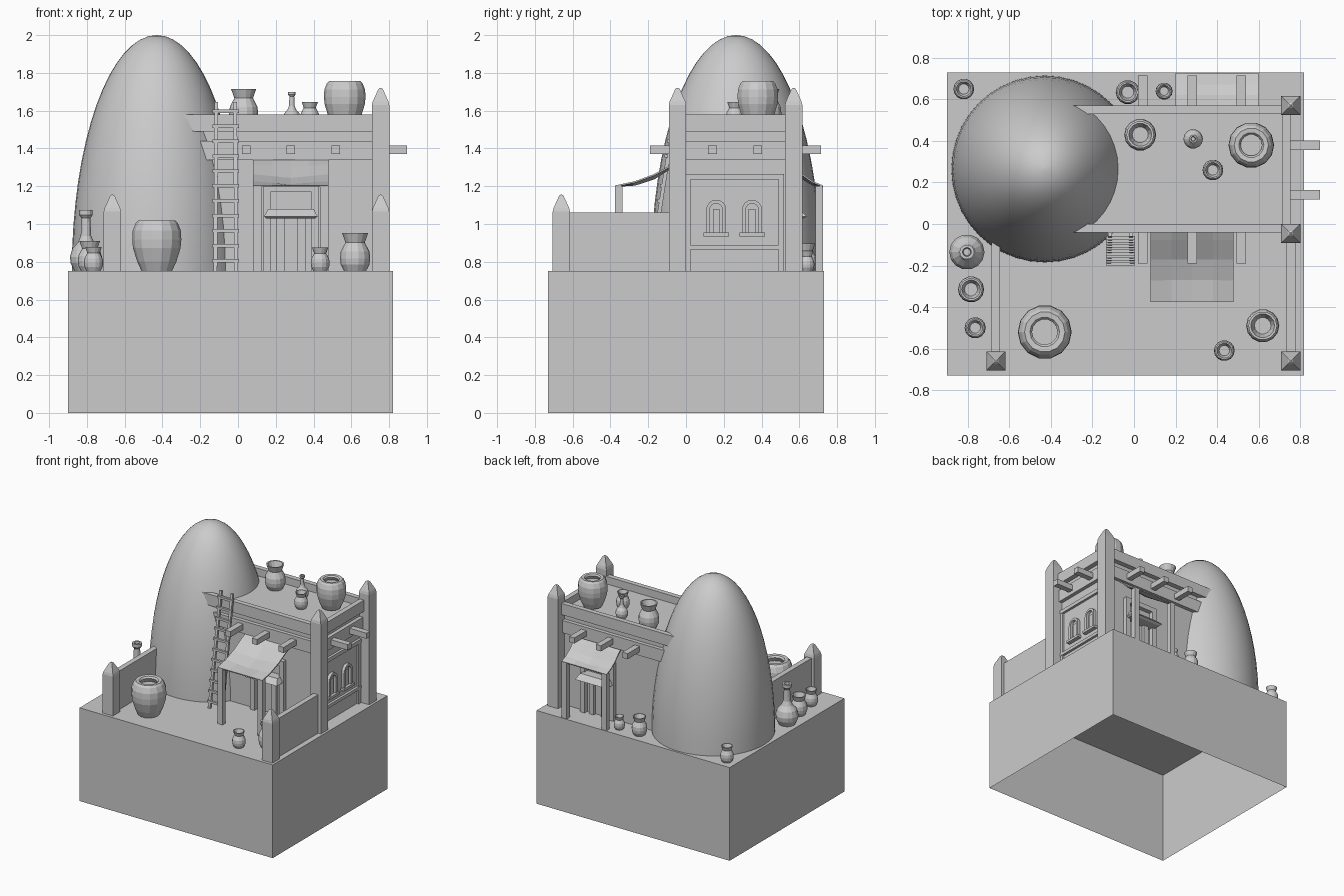
import bpy, bmesh
from math import cos, sin, pi, sqrt
from mathutils import Vector

if "Cube" in bpy.data.objects:
    bpy.data.objects.remove(bpy.data.objects["Cube"])


def add_mesh(name, verts, faces, smooth=False):
    me = bpy.data.meshes.new(name)
    me.from_pydata(verts, [], faces)
    bm = bmesh.new()
    bm.from_mesh(me)
    bmesh.ops.recalc_face_normals(bm, faces=bm.faces)
    bm.to_mesh(me)
    bm.free()
    if smooth:
        for p in me.polygons:
            p.use_smooth = True
    ob = bpy.data.objects.new(name, me)
    bpy.context.collection.objects.link(ob)
    return ob


def loft(name, rings, caps=(True, True), smooth=False):
    n = len(rings[0])
    verts = [v for r in rings for v in r]
    faces = [(i * n + j, i * n + (j + 1) % n, (i + 1) * n + (j + 1) % n, (i + 1) * n + j)
             for i in range(len(rings) - 1) for j in range(n)]
    if caps[0]:
        faces.append(tuple(range(n)))
    if caps[1]:
        faces.append(tuple(range((len(rings) - 1) * n, len(rings) * n)))
    return add_mesh(name, verts, faces, smooth)


def rect(x0, x1, y0, y1, z):
    return [(x0, y0, z), (x1, y0, z), (x1, y1, z), (x0, y1, z)]


def box(name, x0, x1, y0, y1, z0, z1, caps=(True, True)):
    return loft(name, [rect(x0, x1, y0, y1, z0), rect(x0, x1, y0, y1, z1)], caps)


def lathe(name, x, y, z, profile, n=14, caps=(True, True), smooth=False):
    return loft(name, [[(x + r * cos(2 * pi * j / n), y + r * sin(2 * pi * j / n), z + h)
                        for j in range(n)] for r, h in profile], caps, smooth)


def rod(name, a, b, w, d):
    """Square bar between two points lying in one x plane or along x."""
    a, b = Vector(a), Vector(b)
    t = (b - a).normalized()
    u = Vector((1, 0, 0)) if abs(t.x) < 0.9 else Vector((0, 1, 0))
    v = t.cross(u)
    return loft(name, [[tuple(p + u * sx * w / 2 + v * sy * d / 2)
                        for sx, sy in ((-1, -1), (1, -1), (1, 1), (-1, 1))] for p in (a, b)])


G, ROOF = 0.75, 1.52

# Base block, open underneath
box("base_block", -0.90, 0.82, -0.73, 0.73, 0, G, (False, True))

# Domed tower: upper half of a tall ellipsoid
N = 16
lathe("dome", -0.43, 0.265, G,
      [(max(0.45 * cos(pi / 2 * i / N), 0.002), 1.25 * sin(pi / 2 * i / N)) for i in range(N + 1)],
      n=40, caps=(False, True), smooth=True)

# House body
box("house_body", -0.43, 0.715, 0.0, 0.53, G, ROOF)

# Parapet and beam band around three sides
for nm, z0, z1, o in (("parapet", 1.49, 1.58, 0.04), ("beam_band", 1.34, 1.44, 0.03)):
    box(nm + "_front", -0.40, 0.715 + o, -o, 0.0, z0, z1)
    box(nm + "_back", -0.40, 0.715 + o, 0.53, 0.53 + o, z0, z1)
    box(nm + "_right", 0.715, 0.715 + o, 0.0, 0.53, z0, z1)

# Projecting roof beams
for x in (0.043, 0.28, 0.517):
    box("roof_beam", x - 0.023, x + 0.023, -0.19, 0.715, 1.37, 1.415)
for y in (0.14, 0.38):
    box("side_beam", 0.5, 0.895, y - 0.023, y + 0.023, 1.37, 1.415)


# Corner posts with pointed caps
def post(x, y, top):
    prof = [(0.046, G), (0.046, top - 0.09), (0.041, top - 0.07), (0.012, top - 0.006), (0.004, top)]
    loft("corner_post", [rect(x - r, x + r, y - r, y + r, z) for r, z in prof])


post(0.755, 0.57, 1.72)
post(0.755, -0.045, 1.72)
post(0.755, -0.66, 1.155)
post(-0.665, -0.66, 1.155)

# Low courtyard walls
box("low_wall_left", -0.687, -0.645, -0.66, 0.0, G, 1.06)
box("low_wall_right", 0.735, 0.777, -0.66, -0.045, G, 1.06)

# Panel frame on the right wall
for y0, y1 in ((0.0, 0.025), (0.49, 0.52)):
    box("panel_upright", 0.715, 0.732, y0, y1, G, 1.26)
for z0, z1 in ((1.235, 1.265), (0.865, 0.89)):
    box("panel_rail", 0.715, 0.735, 0.0, 0.52, z0, z1)


# Arched windows: frame ring and sill
def arch(yc, hw, z0, spring):
    pts = [(yc + hw, z0)]
    pts += [(yc + hw * cos(pi * i / 8), spring + hw * sin(pi * i / 8)) for i in range(9)]
    return pts + [(yc - hw, z0)]


for yc in (0.16, 0.35):
    o, i = arch(yc, 0.053, 0.95, 1.075), arch(yc, 0.034, 0.95, 1.075)
    rings = [[(0.714, y, z) for y, z in o], [(0.738, y, z) for y, z in o],
             [(0.738, y, z) for y, z in i], [(0.714, y, z) for y, z in i]]
    loft("window_frame", rings, (False, False))
    box("window_bar", 0.714, 0.725, yc - 0.018, yc + 0.018, 0.95, 1.08)
    box("window_sill", 0.714, 0.748, yc - 0.068, yc + 0.068, 0.935, 0.955)


# Doorway with hood and cloth awning; s is the outward direction in y
def porch(xc, wall, s, depth):
    def b(nm, x0, x1, d0, d1, z0, z1):
        ya, yb = sorted((wall + s * d0, wall + s * d1))
        box(nm, x0, x1, ya, yb, z0, z1)
    for sx in (-1, 1):
        p, q, d = xc + sx * 0.177, xc + sx * 0.128, xc + sx * 0.055
        b("awning_pole", p - 0.022, p + 0.022, depth - 0.04, depth, G, 1.2)
        b("door_surround", q - 0.02, q + 0.02, 0, 0.035, G, 1.2)
        b("door_jamb", d - 0.022, d + 0.022, 0, 0.025, G, 1.04)
    b("door_lintel", xc - 0.148, xc + 0.148, 0, 0.035, 1.17, 1.21)
    prof = [(0.13, 0.09, 1.03), (0.142, 0.11, 1.04), (0.12, 0.07, 1.08)]
    loft("door_hood", [rect(xc - w, xc + w, *sorted((wall, wall + s * d)), z) for w, d, z in prof])
    rows = [(0.0, 1.345), (0.2, 1.305), (0.45, 1.25), (0.72, 1.215), (1.0, 1.2)]
    verts = []
    for t, z in rows:
        for k in range(5):
            u = k / 2 - 1
            verts.append((xc + 0.2 * u, wall + s * depth * t, z + 0.02 * (abs(u) - 0.5) * sin(pi * t)))
    faces = [(r * 5 + k, r * 5 + k + 1, r * 5 + k + 6, r * 5 + k + 5) for r in range(4) for k in range(4)]
    cloth = add_mesh("awning_cloth", verts, faces)
    m = cloth.modifiers.new("thickness", "SOLIDIFY")
    m.thickness, m.offset = 0.008, 0


porch(0.28, 0.0, -1, 0.375)
porch(0.40, 0.53, 1, 0.195)

# Leaning ladder
foot, head = Vector((0, -0.19, G)), Vector((0, -0.05, 1.645))
for sx in (-1, 1):
    rod("ladder_rail", (-0.065 + sx * 0.055, foot.y, foot.z), (-0.065 + sx * 0.05, head.y, head.z), 0.02, 0.02)
for k in range(11):
    p = foot.lerp(head, (k + 0.7) / 11.3)
    rod("ladder_rung", (-0.135, p.y - 0.01, p.z), (0.005, p.y - 0.01, p.z), 0.018, 0.018)

# Pottery profiles scaled to a widest radius of 1 (radius, height)
BIG = [(0.62, 0), (0.8, 0.4), (0.97, 0.95), (1, 1.3), (0.98, 1.65), (0.86, 1.95), (0.75, 2.07),
       (0.55, 2.05), (0.47, 1.95), (0.6, 1.7)]
JAR = [(0.72, 0), (0.95, 0.45), (1, 0.85), (0.95, 1.3), (0.72, 1.75), (0.64, 1.9), (0.86, 2.52),
       (0.72, 2.52), (0.5, 1.9)]
BOTTLE = [(0.7, 0), (0.95, 0.5), (1, 0.9), (0.85, 1.4), (0.5, 1.8), (0.33, 2.2), (0.27, 3.3),
          (0.42, 3.5), (0.42, 3.8), (0.25, 3.8), (0.2, 3.3)]
pots = [("big_pot", BIG, -0.43, -0.52, G, 0.13), ("big_pot", BIG, 0.565, 0.38, ROOF + 0.01, 0.11),
        ("jar", JAR, 0.62, -0.49, G, 0.08), ("jar", JAR, 0.03, 0.43, ROOF, 0.077),
        ("jar", JAR, 0.435, -0.61, G, 0.05), ("jar", JAR, 0.38, 0.26, ROOF, 0.05),
        ("jar", JAR, -0.785, -0.315, G, 0.063), ("jar", JAR, -0.765, -0.5, G, 0.051),
        ("jar", JAR, -0.82, 0.65, G, 0.05), ("jar", JAR, -0.03, 0.635, G, 0.058),
        ("jar", JAR, 0.145, 0.64, G, 0.041),
        ("bottle", BOTTLE, -0.805, -0.135, G, 0.085), ("bottle", BOTTLE, 0.285, 0.41, ROOF, 0.047)]
for nm, prof, x, y, z, r in pots:
    lathe(nm, x, y, z, [(a * r, h * r) for a, h in prof])
